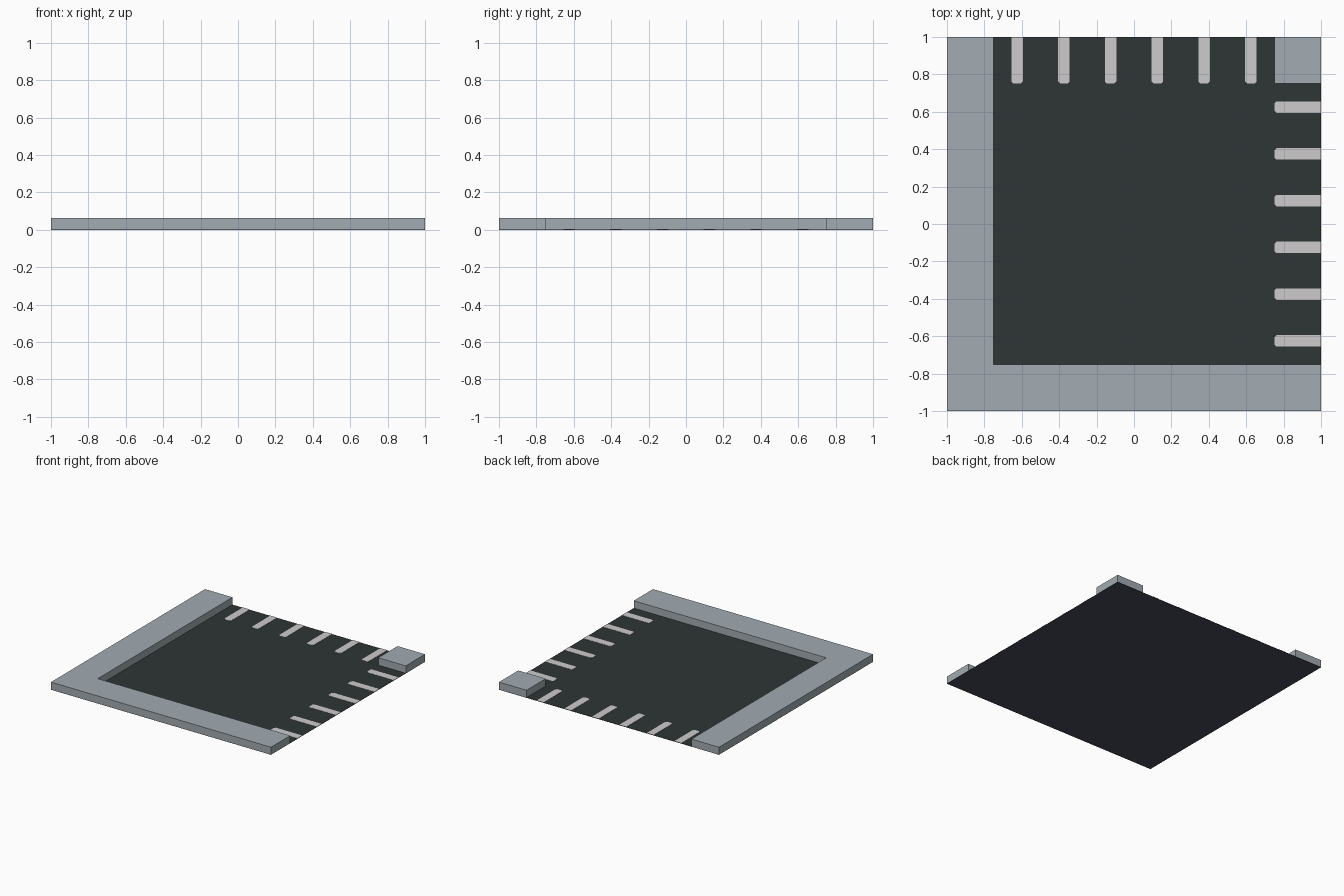
import bpy
import bmesh

if "Cube" in bpy.data.objects:
    bpy.data.objects.remove(bpy.data.objects["Cube"])

ROAD_Z = 0.002      # top of the thin road sheet
KERB_Z = 0.0625     # top of the pavement
INNER = 0.75        # inner edge of the pavement


def material(name, srgb):
    mat = bpy.data.materials.new(name)
    lin = [((c / 255 + 0.055) / 1.055) ** 2.4 for c in srgb]
    mat.diffuse_color = (*lin, 1.0)
    mat.use_nodes = True
    mat.node_tree.nodes["Principled BSDF"].inputs["Base Color"].default_value = mat.diffuse_color
    return mat


asphalt = material("dark asphalt", (46, 54, 54))
underside = material("dark blue grey underside", (72, 74, 90))
paving = material("grey paving", (162, 171, 178))
paint = material("pale road paint", (205, 203, 203))


def prism(name, outline, z0, z1, mats):
    """Extrude a counter-clockwise outline from z0 up to z1."""
    bm = bmesh.new()
    base = bm.faces.new([bm.verts.new((x, y, z0)) for x, y in outline])
    grown = bmesh.ops.extrude_face_region(bm, geom=[base], use_keep_orig=True)
    for v in grown["geom"]:
        if isinstance(v, bmesh.types.BMVert):
            v.co.z = z1
    bmesh.ops.recalc_face_normals(bm, faces=bm.faces[:])
    # a second material, if given, goes on faces pointing down
    if len(mats) > 1:
        for f in bm.faces:
            f.material_index = 1 if f.normal.z < -0.5 else 0
    mesh = bpy.data.meshes.new(name)
    bm.to_mesh(mesh)
    bm.free()
    for m in mats:
        mesh.materials.append(m)
    obj = bpy.data.objects.new(name, mesh)
    bpy.context.collection.objects.link(obj)
    return obj


# road sheet covering the whole tile
prism("road", [(-1, -1), (1, -1), (1, 1), (-1, 1)], 0, ROAD_Z, [asphalt, underside])

# L-shaped pavement on the left and front
prism("pavement", [(-1, -1), (1, -1), (1, -INNER), (-INNER, -INNER),
                   (-INNER, 1), (-1, 1)], ROAD_Z, KERB_Z, [paving])

# square pavement in the back right corner
prism("corner_pavement", [(INNER, INNER), (1, INNER), (1, 1), (INNER, 1)],
      ROAD_Z, KERB_Z, [paving])

# crossing stripes on the right and back exits, inner corners clipped
W, C = 0.03125, 0.012
for i in range(6):
    c = -0.625 + 0.25 * i
    stripe = [(1, c - W), (1, c + W), (INNER + C, c + W), (INNER, c + W - C),
              (INNER, c - W + C), (INNER + C, c - W)]
    prism(f"right_crossing_stripe_{i + 1}", stripe, ROAD_Z, ROAD_Z + 0.002, [paint])
    swapped = [(y, x) for x, y in reversed(stripe)]
    prism(f"back_crossing_stripe_{i + 1}", swapped, ROAD_Z, ROAD_Z + 0.002, [paint])
